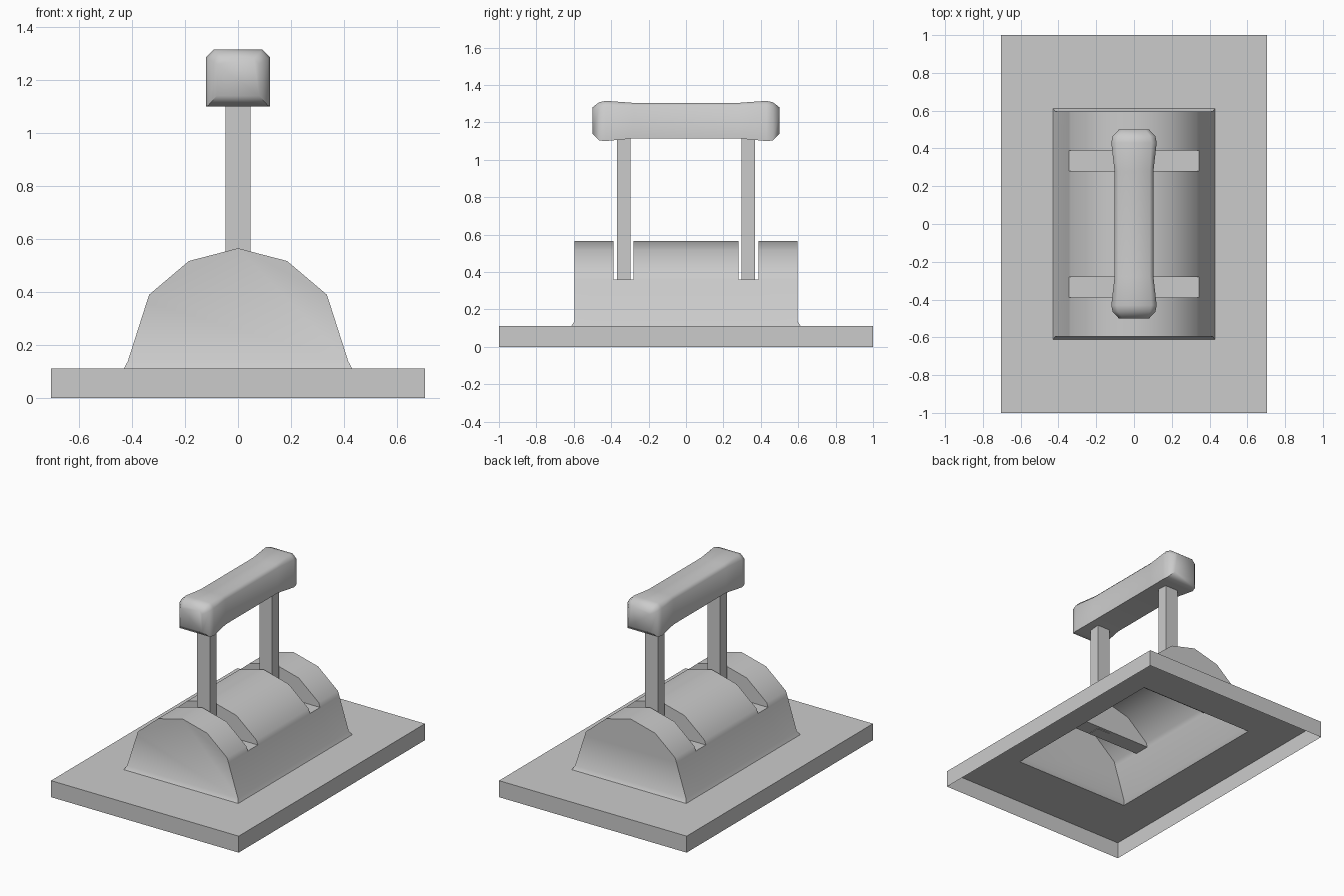
import bpy, bmesh, math

if "Cube" in bpy.data.objects:
    bpy.data.objects.remove(bpy.data.objects["Cube"])


def finish(name, bm, angle=None):
    bmesh.ops.remove_doubles(bm, verts=bm.verts, dist=0.0005)
    bmesh.ops.recalc_face_normals(bm, faces=bm.faces)
    me = bpy.data.meshes.new(name)
    bm.to_mesh(me)
    bm.free()
    ob = bpy.data.objects.new(name, me)
    bpy.context.collection.objects.link(ob)
    if angle:
        bpy.ops.object.select_all(action='DESELECT')
        ob.select_set(True)
        bpy.context.view_layer.objects.active = ob
        bpy.ops.object.shade_smooth_by_angle(angle=math.radians(angle))
    return ob


def loft(bm, sections, closed):
    rows = [[bm.verts.new(p) for p in s] for s in sections]
    for a, b in zip(rows, rows[1:]):
        n = len(a)
        for i in range(n if closed else n - 1):
            j = (i + 1) % n
            bm.faces.new((a[i], a[j], b[j], b[i]))
    return rows


# Base plate: open underneath, with an opening below the dome
bm = bmesh.new()
TOP = 0.112


def rect(x, y, z):
    return [(-x, -y, z), (x, -y, z), (x, y, z), (-x, y, z)]


loft(bm, [rect(0.705, 1, 0), rect(0.705, 1, TOP), rect(0.43, 0.612, TOP)], True)
finish("base_plate", bm)

# Faceted dome shell with two cross slots
half = [(0.43, TOP), (0.416, 0.138), (0.345, 0.36), (0.335, 0.39), (0.185, 0.517)]
profile = [(-x, z) for x, z in half] + [(0, 0.565)] + half[::-1]
FLOOR = 0.36


def dome_section(y, slot=False):
    s = [(x, y, min(z, FLOOR) if slot else z) for x, z in profile]
    if abs(y) > 0.59:  # flared foot at the ends
        flare = math.copysign(0.612, y)
        s[0] = (s[0][0], flare, TOP)
        s[-1] = (s[-1][0], flare, TOP)
    return s


sections = [dome_section(-0.595)]
for a, b in ((-0.388, -0.28), (0.28, 0.388)):
    sections += [dome_section(a), dome_section(a, True),
                 dome_section(b, True), dome_section(b)]
sections.append(dome_section(0.595))
bm = bmesh.new()
rows = loft(bm, sections, False)
for r in (rows[0], rows[-1]):
    bm.faces.new(r[1:-1])
    bm.faces.new((r[0], r[1], r[-2], r[-1]))
finish("slotted_dome", bm, 35)

# Two square posts standing in the slots
for name, y in (("front_post", -0.334), ("back_post", 0.334)):
    bm = bmesh.new()
    rows = loft(bm, [[(px, y + py, z) for px, py, _ in rect(0.048, 0.036, 0)]
                     for z in (0.356, 1.14)], True)
    for r in rows:
        bm.faces.new(r)
    finish(name, bm)

# Grip bar: slimmer in the middle, rounded swollen ends
# (y, half width, bottom, top, chamfer)
stations = [(0.5, 0.08, 1.14, 1.28, 0.02), (0.465, 0.113, 1.103, 1.307, 0.028),
            (0.43, 0.12, 1.10, 1.315, 0.028), (0.28, 0.103, 1.114, 1.304, 0.02)]
stations = [(-s[0],) + s[1:] for s in stations] + stations[::-1]
bm = bmesh.new()
rows = loft(bm, [[(-w, y, b), (w, y, b), (w, y, t - c), (w - c, y, t),
                  (-w + c, y, t), (-w, y, t - c)]
                 for y, w, b, t, c in stations], True)
bm.faces.new(rows[0])
bm.faces.new(rows[-1])
finish("grip_bar", bm, 60)
